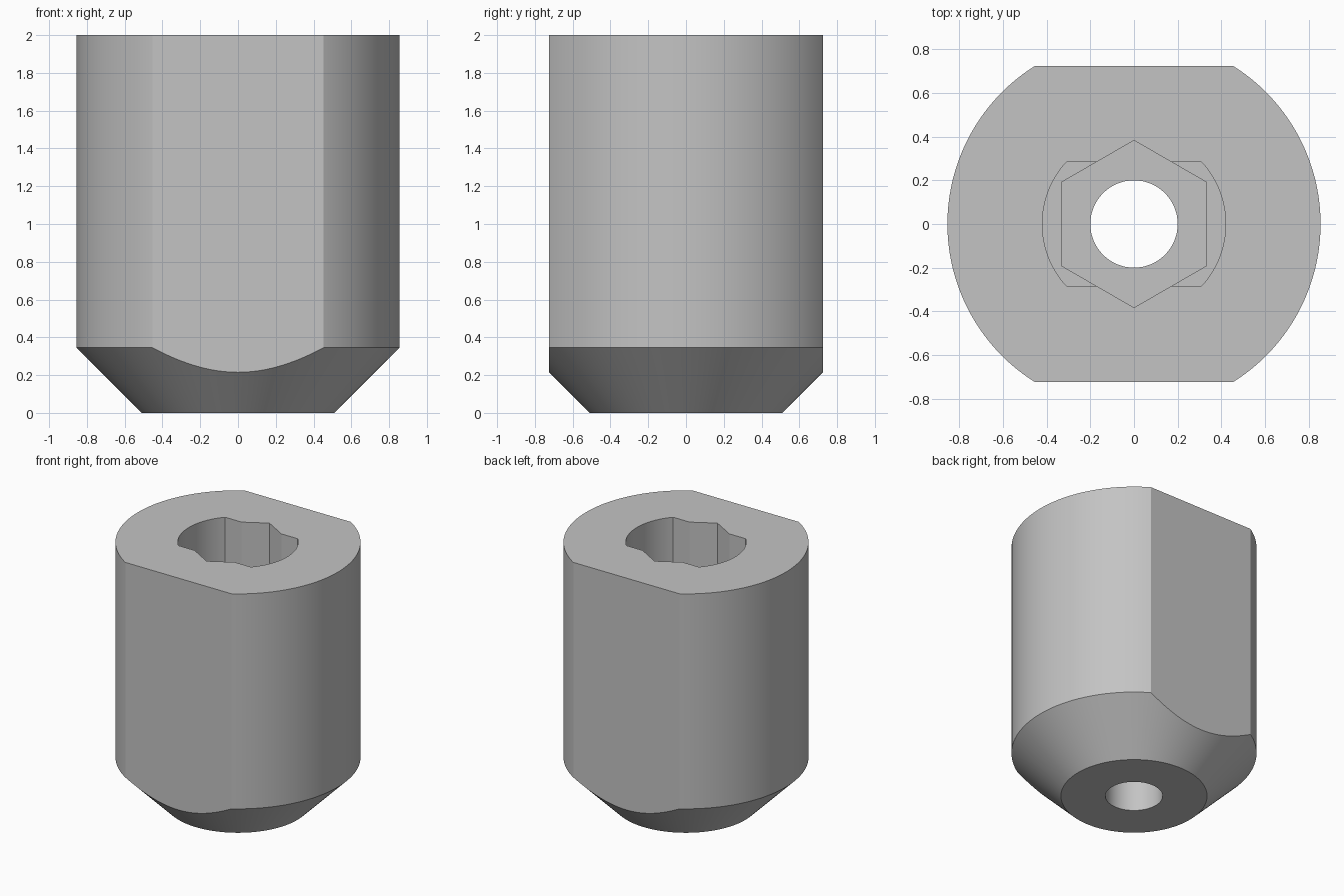
import bpy
import bmesh
from math import sin, cos, pi, asin

default = bpy.data.objects.get("Cube")
if default:
    bpy.data.objects.remove(default, do_unlink=True)

grey = bpy.data.materials.new("plain grey")
grey.use_nodes = True
colour = (0.55, 0.55, 0.55, 1)
grey.diffuse_color = colour
grey.node_tree.nodes["Principled BSDF"].inputs["Base Color"].default_value = colour


def arc(radius, start, end, count):
    return [(radius * cos(start + (end - start) * i / count),
             radius * sin(start + (end - start) * i / count)) for i in range(count + 1)]


def circle(radius, count, turn=0):
    return arc(radius, turn, turn + 2 * pi, count)[:-1]


def flatted_circle(radius, half_width, count):
    # Circle with two flats facing front and back
    a = asin(half_width / radius)
    return arc(radius, -a, a, count) + arc(radius, pi - a, pi + a, count)


def loft(name, rings):
    # Stack of (outline, height) rings closed by flat end caps
    bm = bmesh.new()
    loops = [[bm.verts.new((x, y, z)) for x, y in outline] for outline, z in rings]
    for low, high in zip(loops, loops[1:]):
        n = len(low)
        for i in range(n):
            j = (i + 1) % n
            bm.faces.new((low[i], low[j], high[j], high[i]))
    bm.faces.new(loops[0][::-1])
    bm.faces.new(loops[-1])
    mesh = bpy.data.meshes.new(name)
    bm.to_mesh(mesh)
    bm.free()
    mesh.materials.append(grey)
    obj = bpy.data.objects.new(name, mesh)
    bpy.context.collection.objects.link(obj)
    return obj


def cut(target, cutter, operation="DIFFERENCE"):
    mod = target.modifiers.new("cut", "BOOLEAN")
    mod.operation = operation
    mod.solver = "EXACT"
    mod.object = cutter
    bpy.context.view_layer.objects.active = target
    bpy.ops.object.modifier_apply(modifier=mod.name)
    bpy.data.objects.remove(cutter, do_unlink=True)


# Round body with a tapered foot
R, TOP = 0.855, 2.0
body = loft("socket_body", [(circle(0.51, 128), 0), (circle(R, 128), 0.345), (circle(R, 128), TOP)])

# Front and back flats
W = 0.725
square = [(-1, -W), (1, -W), (1, W), (-1, W)]
cut(body, loft("flats_cutter", [(square, -0.2), (square, 2.2)]), "INTERSECT")

# Shallow round slot, deeper hexagonal pocket and through hole
slot = flatted_circle(0.42, 0.285, 32)
hexagon = circle(0.383, 6, pi / 6)
bore = circle(0.2, 64)
for name, outline, floor in (("slot_cutter", slot, 0.9),
                             ("hex_cutter", hexagon, 0.6),
                             ("bore_cutter", bore, -0.1)):
    cut(body, loft(name, [(outline, floor), (outline, 2.1)]))

# Smooth round walls, crisp edges
bpy.ops.object.select_all(action="DESELECT")
body.select_set(True)
bpy.context.view_layer.objects.active = body
bpy.ops.object.shade_smooth_by_angle(angle=pi / 9)
